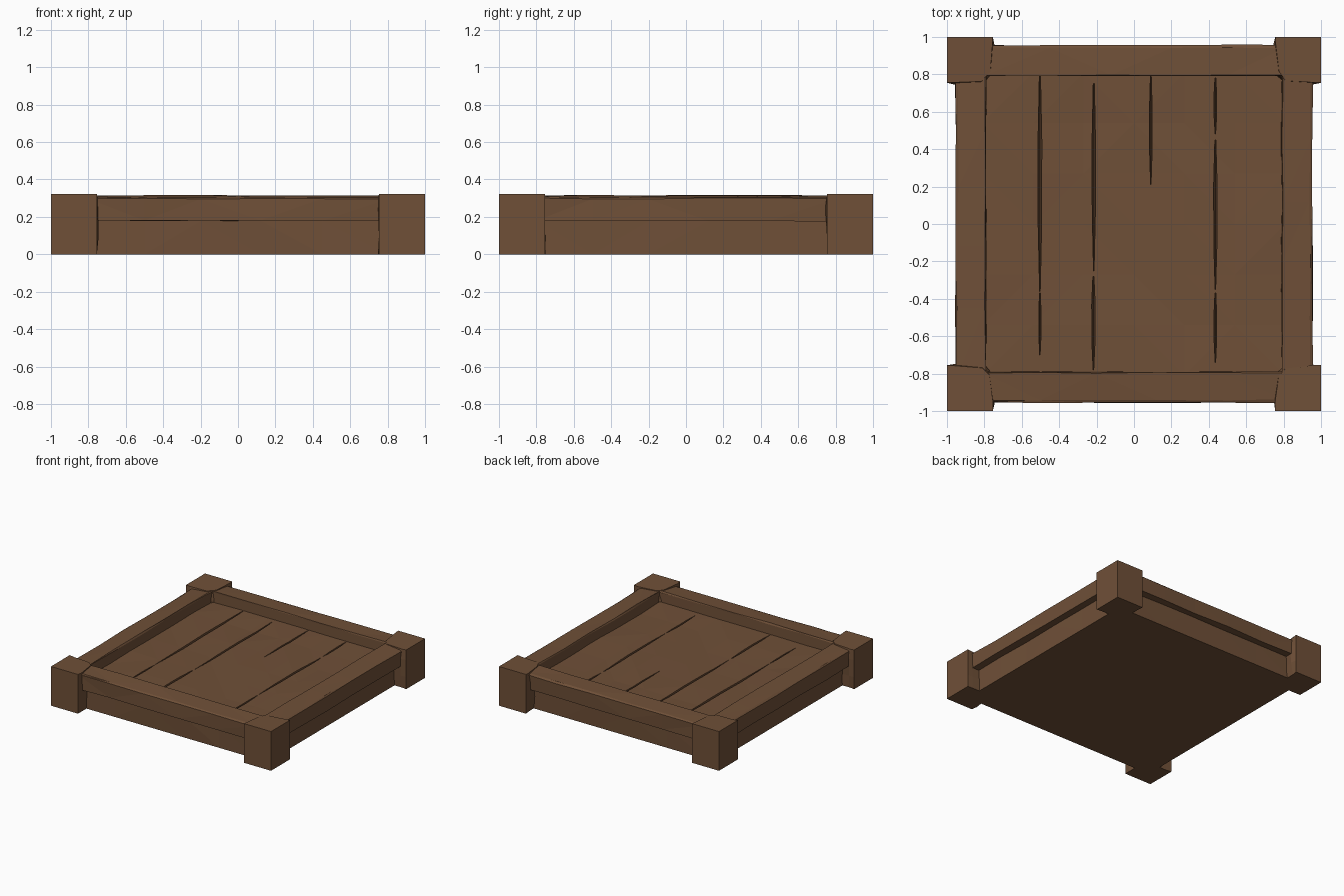
import bpy, bmesh, math, random
from mathutils import Matrix

if "Cube" in bpy.data.objects:
    bpy.data.objects.remove(bpy.data.objects["Cube"])

random.seed(4)
wood = bpy.data.materials.new("dark brown wood")
wood.diffuse_color = (0.16, 0.08, 0.039, 1)
wood.use_nodes = True
wood.node_tree.nodes["Principled BSDF"].inputs["Base Color"].default_value = wood.diffuse_color


def finish(bm, name):
    bmesh.ops.recalc_face_normals(bm, faces=bm.faces)
    mesh = bpy.data.meshes.new(name)
    bm.to_mesh(mesh)
    bm.free()
    mesh.materials.append(wood)
    obj = bpy.data.objects.new(name, mesh)
    bpy.context.collection.objects.link(obj)
    return obj


def loft(bm, rings):
    """Closed solid through a list of equal-length point rings."""
    loops = [[bm.verts.new(p) for p in ring] for ring in rings]
    n = len(loops[0])
    for a, b in zip(loops, loops[1:]):
        for i in range(n):
            j = (i + 1) % n
            bm.faces.new((a[i], a[j], b[j], b[i]))
    bm.faces.new(loops[0][::-1])
    bm.faces.new(loops[-1])


def jit(a):
    return random.uniform(-a, a)


# Rails: overhanging upper half, hewn slightly uneven along the length
profile = [(0.89, 0), (0.892, 0.18), (0.955, 0.178), (0.955, 0.298),
           (0.94, 0.306), (0.795, 0.315), (0.79, 0.305), (0.785, 0)]
for k, side in enumerate(["front", "right", "back", "left"]):
    bm = bmesh.new()
    rings = []
    for s in [-0.8, -0.5, -0.2, 0.12, 0.45, 0.8]:
        ring = []
        for d, z in profile:
            if z > 0:
                d, z = d + jit(0.004), z + jit(0.003)
            ring.append((s, -d, z))
        rings.append(ring)
    loft(bm, rings)
    bmesh.ops.triangulate(bm, faces=[f for f in bm.faces if len(f.verts) == 4])
    bm.transform(Matrix.Rotation(k * math.pi / 2, 4, 'Z'))
    finish(bm, side + "_rail")

# Corner posts: square blocks with worn inner edges
foot = [(1, 1), (0.755, 1), (0.748, 0.95), (0.755, 0.80),
        (0.80, 0.755), (0.95, 0.748), (1, 0.755)]
for k, corner in enumerate(["back_right", "back_left", "front_left", "front_right"]):
    bm = bmesh.new()
    rings = []
    for z, inset in [(0, 0.006), (0.10, 0), (0.24, 0), (0.318, 0.012)]:
        ring = []
        for i, (x, y) in enumerate(foot):
            if i in (0, 1, 6):
                ring.append((x, y, 0.322 if z > 0.3 else z))
            else:
                ring.append((x + inset + jit(0.008), y + inset + jit(0.008), z))
        rings.append(ring)
    loft(bm, rings)
    bm.transform(Matrix.Rotation(k * math.pi / 2, 4, 'Z'))
    finish(bm, corner + "_post")

# Sunken floor with a slightly uneven top
bm = bmesh.new()
bmesh.ops.create_cube(bm, size=1)
bmesh.ops.subdivide_edges(bm, edges=bm.edges[:], cuts=5, use_grid_fill=True)
for v in bm.verts:
    top = v.co.z > 0.49
    v.co = (v.co.x * 1.62, v.co.y * 1.62, (v.co.z + 0.5) * 0.225)
    if top:
        v.co.z += jit(0.005)
bmesh.ops.triangulate(bm, faces=bm.faces[:])
floor = finish(bm, "plank_floor")

# Tapered cracks between planks: x, y start, y end, half width
cracks = [(-0.503, -0.70, -0.37, 0.006), (-0.503, -0.36, 0.79, 0.010),
          (-0.217, -0.78, -0.28, 0.009), (-0.215, -0.25, 0.75, 0.009),
          (0.09, 0.21, 0.79, 0.007), (0.435, -0.74, -0.37, 0.007),
          (0.435, -0.35, 0.45, 0.009), (0.435, 0.48, 0.78, 0.007)]
bm = bmesh.new()
for x, y0, y1, w in cracks:
    rings = []
    for t, k in [(0, 0.15), (0.3, 0.9), (0.7, 1), (1, 0.3)]:
        y = y0 + (y1 - y0) * t
        rings.append([(x - w * k, y, 0.26), (x + w * k, y, 0.26),
                      (x + w * k, y, 0.215), (x, y, 0.215 - 0.045 * k),
                      (x - w * k, y, 0.215)])
    loft(bm, rings)
cutter = finish(bm, "crack_cutter")
cutter.hide_render = True
mod = floor.modifiers.new("cracks", 'BOOLEAN')
mod.operation = 'DIFFERENCE'
mod.solver = 'EXACT'
mod.object = cutter
bpy.context.view_layer.objects.active = floor
bpy.ops.object.modifier_apply(modifier=mod.name)
bpy.data.objects.remove(cutter)
